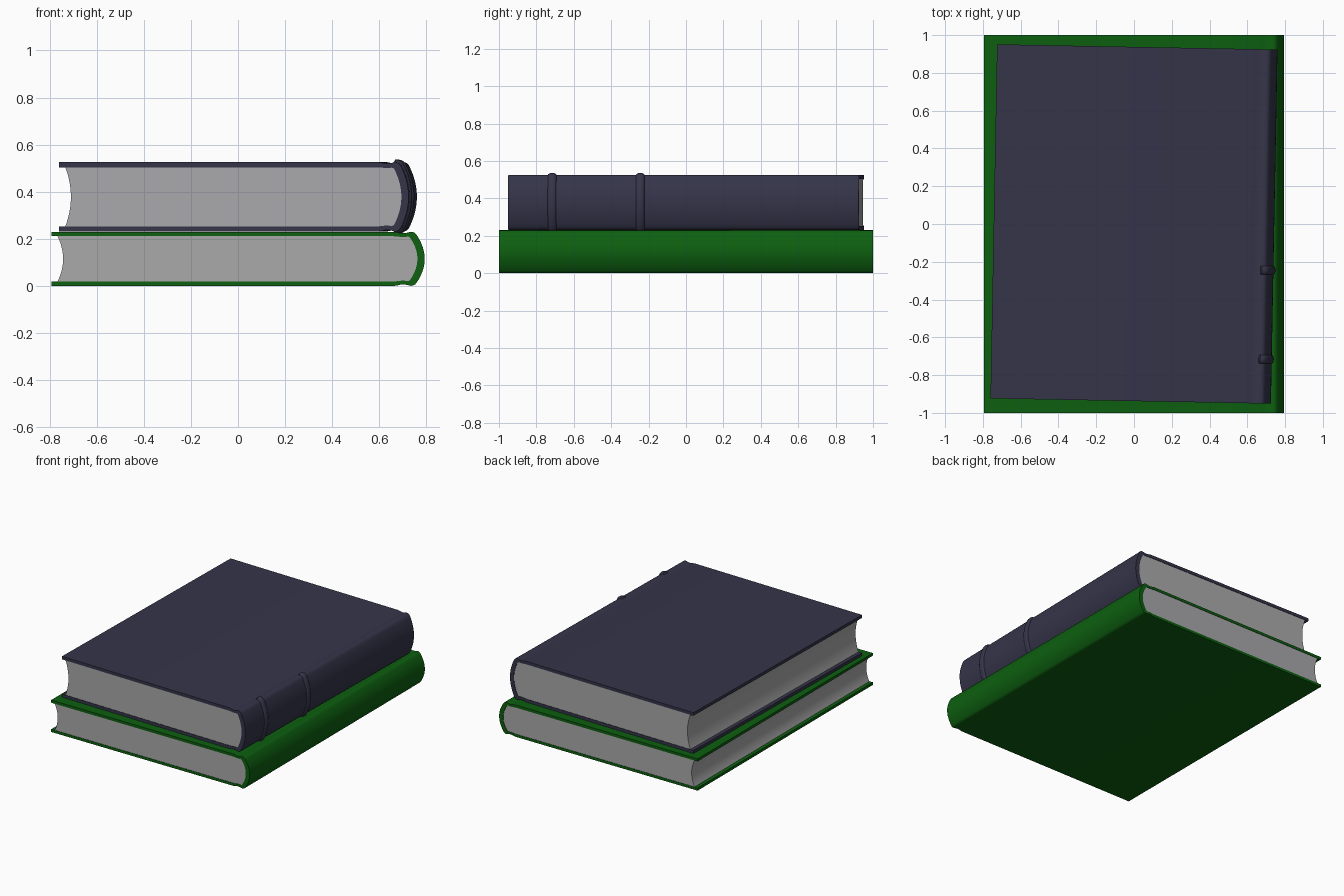
import bpy, bmesh, math
from mathutils import Vector

if "Cube" in bpy.data.objects:
    bpy.data.objects.remove(bpy.data.objects["Cube"])


def material(name, rgb):
    m = bpy.data.materials.new(name)
    m.diffuse_color = (*rgb, 1)
    m.use_nodes = True
    m.node_tree.nodes["Principled BSDF"].inputs["Base Color"].default_value = m.diffuse_color
    return m


GREEN = material("green cloth", (0.004, 0.115, 0.005))
NAVY = material("slate blue cloth", (0.035, 0.035, 0.068))
PAPER = material("grey paper", (0.40, 0.40, 0.41))


def finish(bm, name, mat, z, turn):
    bmesh.ops.recalc_face_normals(bm, faces=bm.faces[:])
    mesh = bpy.data.meshes.new(name)
    bm.to_mesh(mesh)
    bm.free()
    mesh.materials.append(mat)
    mesh.shade_smooth()
    mesh.set_sharp_from_angle(angle=math.radians(35))
    ob = bpy.data.objects.new(name, mesh)
    ob.location.z = z
    ob.rotation_euler.z = turn
    bpy.context.collection.objects.link(ob)


def mirrored(half):
    """Upper half profile followed by its mirror image below."""
    return half + [(x, -z) for x, z in reversed(half) if abs(z) > 1e-6]


def bow(x_mid, x_end, z_end, n=10):
    """Bowed curve from the top (x_end, z_end) to the middle (x_mid, 0)."""
    return [(x_mid + (x_end - x_mid) * (1 - i / n) ** 2, z_end * (1 - i / n))
            for i in range(n + 1)]


def outer_spine(w, h):
    """Rounded spine outline from hinge to hinge."""
    half = [(w - 0.07, h - 0.003), (w - 0.06, h - 0.0005), (w - 0.05, h - 0.001),
            (w - 0.041, h - 0.006)] + bow(w, w - 0.034, h - 0.014)
    return mirrored(half)


def book(name, mat, w, l, h, t, z, turn, bands=()):
    # cover: one C-shaped section with a shallow hinge groove
    groove = [(-w, h), (w - 0.13, h), (w - 0.118, h - 0.002),
              (w - 0.1, h - 0.006), (w - 0.085, h - 0.006)]
    outer = groove + outer_spine(w, h) + [(x, -v) for x, v in reversed(groove)]
    n_in = h - t
    inner_half = [(-w, n_in), (w - 0.13, n_in), (w - 0.118, n_in - 0.001), (w - 0.1, n_in - 0.003),
                  (w - 0.085, n_in - 0.003), (w - 0.075, n_in - 0.002), (w - 0.07, n_in - 0.002),
                  (w - 0.066, n_in - 0.003), (w - 0.063, n_in - 0.005)]
    inner = mirrored(inner_half + bow(w - 0.031, w - 0.061, n_in - 0.008))
    bm = bmesh.new()
    rings = [[[bm.verts.new((x, y, v)) for x, v in line] for line in (outer, inner)]
             for y in (-l, l)]
    (of, nf), (ob, nb) = rings
    for a, b in ((of, ob), (nf, nb)):
        for i in range(len(a) - 1):
            bm.faces.new((a[i], a[i + 1], b[i + 1], b[i]))
    for o, n in rings:
        for i in range(len(o) - 1):
            bm.faces.new((o[i], o[i + 1], n[i + 1], n[i]))
    for i in (0, -1):
        bm.faces.new((of[i], nf[i], nb[i], ob[i]))
    finish(bm, name + "_cover", mat, z, turn)

    # page block: hollow fore edge, rounded back
    ph = n_in + 0.001
    back = mirrored([(w - 0.066, ph)] + bow(w - 0.03, w - 0.06, ph - 0.006))
    fore = mirrored(bow(-w + 0.05, -w + 0.026, ph))
    bm = bmesh.new()
    loops = [[bm.verts.new((x, y, v)) for x, v in back + fore[::-1]]
             for y in (-l + 0.003, l - 0.003)]
    a, b = loops
    for i in range(len(a)):
        j = (i + 1) % len(a)
        bm.faces.new((a[i], a[j], b[j], b[i]))
    for ring in loops:
        bm.faces.new(ring)
    finish(bm, name + "_pages", PAPER, z, turn)

    # raised bands across the spine
    for k, y in enumerate(bands):
        line = [Vector(p) for p in outer_spine(w, h)]
        bm = bmesh.new()
        grid = []
        for i, p in enumerate(line):
            d = (line[min(i + 1, len(line) - 1)] - line[max(i - 1, 0)]).normalized()
            nrm = Vector((-d.y, d.x))
            rise = 0 if i in (0, len(line) - 1) else 0.012
            row = []
            for s in range(9):
                ang = math.pi * s / 8
                q = p + nrm * (rise * math.sin(ang) - 0.001)
                row.append(bm.verts.new((q.x, y - 0.023 * math.cos(ang), q.y)))
            grid.append(row)
        for r0, r1 in zip(grid, grid[1:]):
            for s in range(8):
                bm.faces.new((r0[s], r0[s + 1], r1[s + 1], r1[s]))
        finish(bm, f"{name}_spine_band_{k + 1}", mat, z, turn)


book("lower_book", GREEN, 0.793, 1.0, 0.115, 0.019, 0.115, 0)
book("upper_book", NAVY, 0.7425, 0.9375, 0.1475, 0.022, 0.3785, math.radians(-1.07),
     bands=(-0.232, -0.703))
